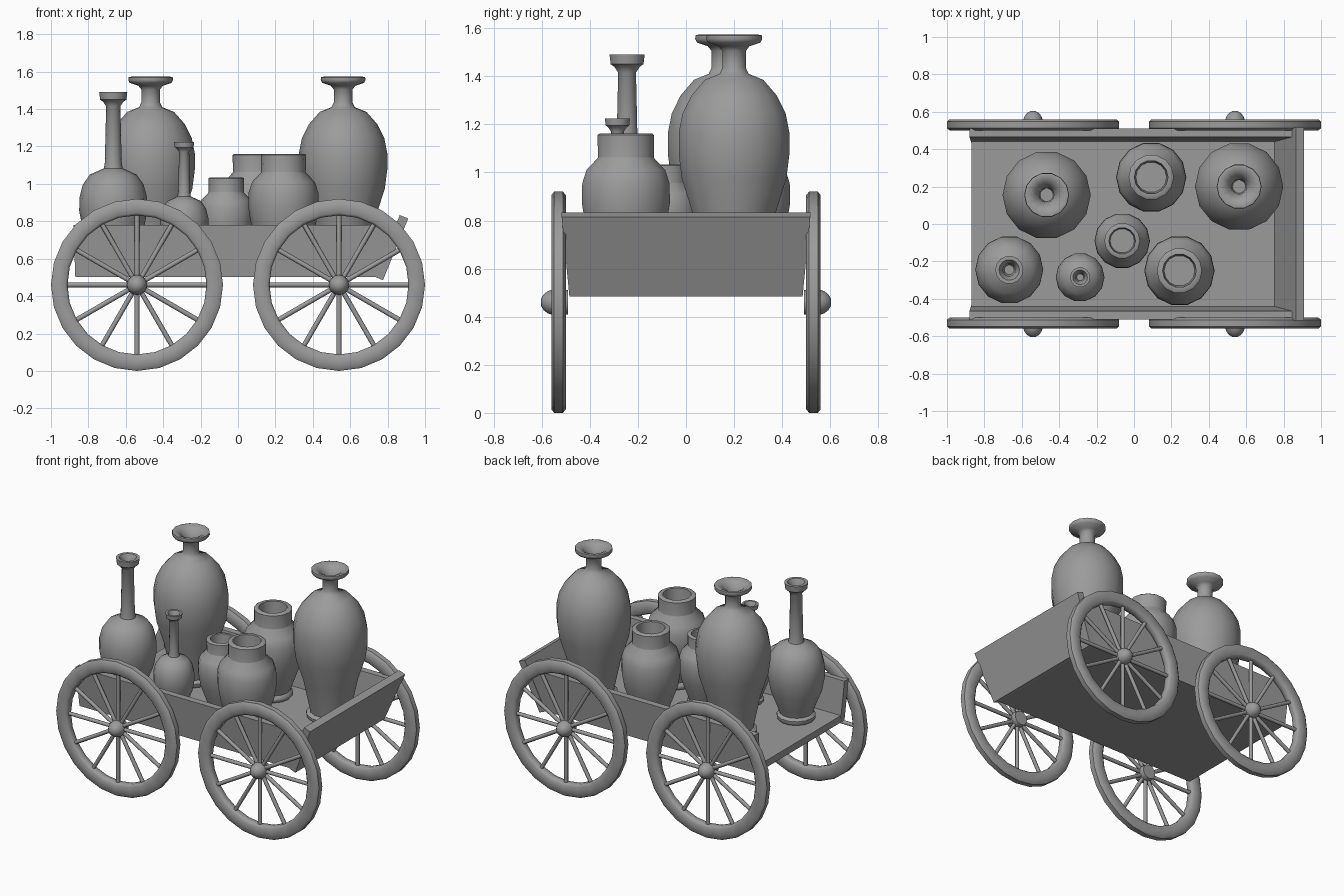
import bpy, bmesh
from math import sin, cos, pi, radians
from mathutils import Matrix, Vector

if "Cube" in bpy.data.objects:
    bpy.data.objects.remove(bpy.data.objects["Cube"])

grey = bpy.data.materials.new("dark_grey")
grey.diffuse_color = (.33, .33, .33, 1)
grey.use_nodes = True
grey.node_tree.nodes["Principled BSDF"].inputs["Base Color"].default_value = grey.diffuse_color


def finish(name, bm, smooth=None):
    bmesh.ops.recalc_face_normals(bm, faces=bm.faces)
    me = bpy.data.meshes.new(name)
    bm.to_mesh(me)
    bm.free()
    me.materials.append(grey)
    ob = bpy.data.objects.new(name, me)
    bpy.context.collection.objects.link(ob)
    if smooth:
        bpy.ops.object.select_all(action='DESELECT')
        ob.select_set(True)
        bpy.context.view_layer.objects.active = ob
        bpy.ops.object.shade_smooth_by_angle(angle=radians(smooth))
    return ob


def lathe(bm, profile, sides, mat, closed=False):
    """Revolve (radius, height) points; cap the ends or join them in a loop."""
    rings = [[bm.verts.new(mat @ Vector((r * cos(2 * pi * i / sides), r * sin(2 * pi * i / sides), h)))
              for i in range(sides)] for r, h in profile]
    pairs = list(zip(rings, rings[1:]))
    if closed:
        pairs.append((rings[-1], rings[0]))
    else:
        bm.faces.new(rings[0])
        bm.faces.new(rings[-1])
    for a, b in pairs:
        for i in range(sides):
            j = (i + 1) % sides
            bm.faces.new((a[i], a[j], b[j], b[i]))


def hexahedron(name, bottom, top):
    """Solid between two four-cornered outlines."""
    bm = bmesh.new()
    b = [bm.verts.new(p) for p in bottom]
    t = [bm.verts.new(p) for p in top]
    bm.faces.new(b)
    bm.faces.new(t)
    for i in range(4):
        j = (i + 1) % 4
        bm.faces.new((b[i], b[j], t[j], t[i]))
    return finish(name, bm)


# Cart bed: floor, leaning sides, sloping end board
hexahedron("floor", [(-.87, -.46, .503), (.75, -.46, .503), (.75, .46, .503), (-.87, .46, .503)],
           [(-.87, -.46, .55), (.765, -.46, .55), (.765, .46, .55), (-.87, .46, .55)])
for s, side in ((-1, "front"), (1, "back")):
    hexahedron(side + "_side_board",
               [(-.87, s * .435, .503), (.755, s * .435, .503), (.755, s * .48, .503), (-.87, s * .48, .503)],
               [(-.88, s * .465, .78), (.865, s * .465, .78), (.865, s * .51, .78), (-.88, s * .51, .78)])
hexahedron("end_board",
           [(.732, -.485, .503), (.775, -.485, .485), (.775, .485, .485), (.732, .485, .503)],
           [(.865, -.517, .833), (.91, -.517, .815), (.91, .517, .815), (.865, .517, .833)])

# Wheels: rim, hub and twelve spokes
RIM = [(.372, -.018), (.385, -.03), (.445, -.03), (.46, -.018),
       (.46, .018), (.445, .03), (.385, .03), (.372, .018)]
HUB = [(.05, -.04), (.055, -.01), (.054, .02), (.046, .045), (.033, .062), (.015, .073)]
for x, end in ((-.54, "left"), (.54, "right")):
    for s, side in ((-1, "front"), (1, "back")):
        bm = bmesh.new()
        m = Matrix.Translation((x, s * .53, .46)) @ Matrix.Rotation(-s * pi / 2, 4, 'X')
        lathe(bm, RIM, 24, m, closed=True)
        lathe(bm, HUB, 12, m)
        for k in range(12):
            spoke = m @ Matrix.Rotation(k * pi / 6, 4, 'Z') @ Matrix.Rotation(pi / 2, 4, 'Y')
            lathe(bm, [(.013, .03), (.013, .38)], 8, spoke)
        finish(f"{side}_{end}_wheel", bm, 50)

# Vessel profiles (radius, height above floor), outside up then inside down
JAR = [(.14, 0), (.152, .012), (.152, .03), (.128, .045), (.135, .08), (.175, .27), (.223, .42),
       (.236, .52), (.236, .61), (.22, .69), (.182, .765), (.125, .83), (.062, .855), (.05, .88),
       (.05, .95), (.066, .97), (.112, .985), (.12, 1.0), (.118, 1.015), (.105, 1.018), (.068, 1.0),
       (.04, .95), (.035, .87)]
BOTTLE = [(.115, 0), (.123, .012), (.123, .03), (.105, .045), (.12, .09), (.163, .2), (.182, .3),
          (.181, .37), (.163, .44), (.125, .495), (.05, .528), (.045, .56), (.038, .86), (.055, .885),
          (.07, .895), (.075, .935), (.055, .935), (.035, .9), (.026, .8)]
POT = [(.115, 0), (.125, .012), (.125, .03), (.11, .045), (.125, .09), (.172, .22), (.188, .32),
       (.186, .4), (.168, .455), (.12, .505), (.119, .51), (.121, .6), (.113, .606), (.09, .606),
       (.082, .49)]
VESSELS = [("tall_jar_left", JAR, -.467, .155, 1), ("tall_jar_right", JAR, .562, .2, 1),
           ("tall_bottle", BOTTLE, -.667, -.245, 1), ("small_bottle", BOTTLE, -.288, -.285, .715),
           ("back_pot", POT, .092, .25, 1), ("front_pot", POT, .243, -.25, 1),
           ("small_pot", POT, -.063, -.09, .79)]
for name, profile, x, y, size in VESSELS:
    bm = bmesh.new()
    lathe(bm, profile, 14, Matrix.Translation((x, y, .555)) @ Matrix.Scale(size, 4))
    finish(name, bm, 45)
